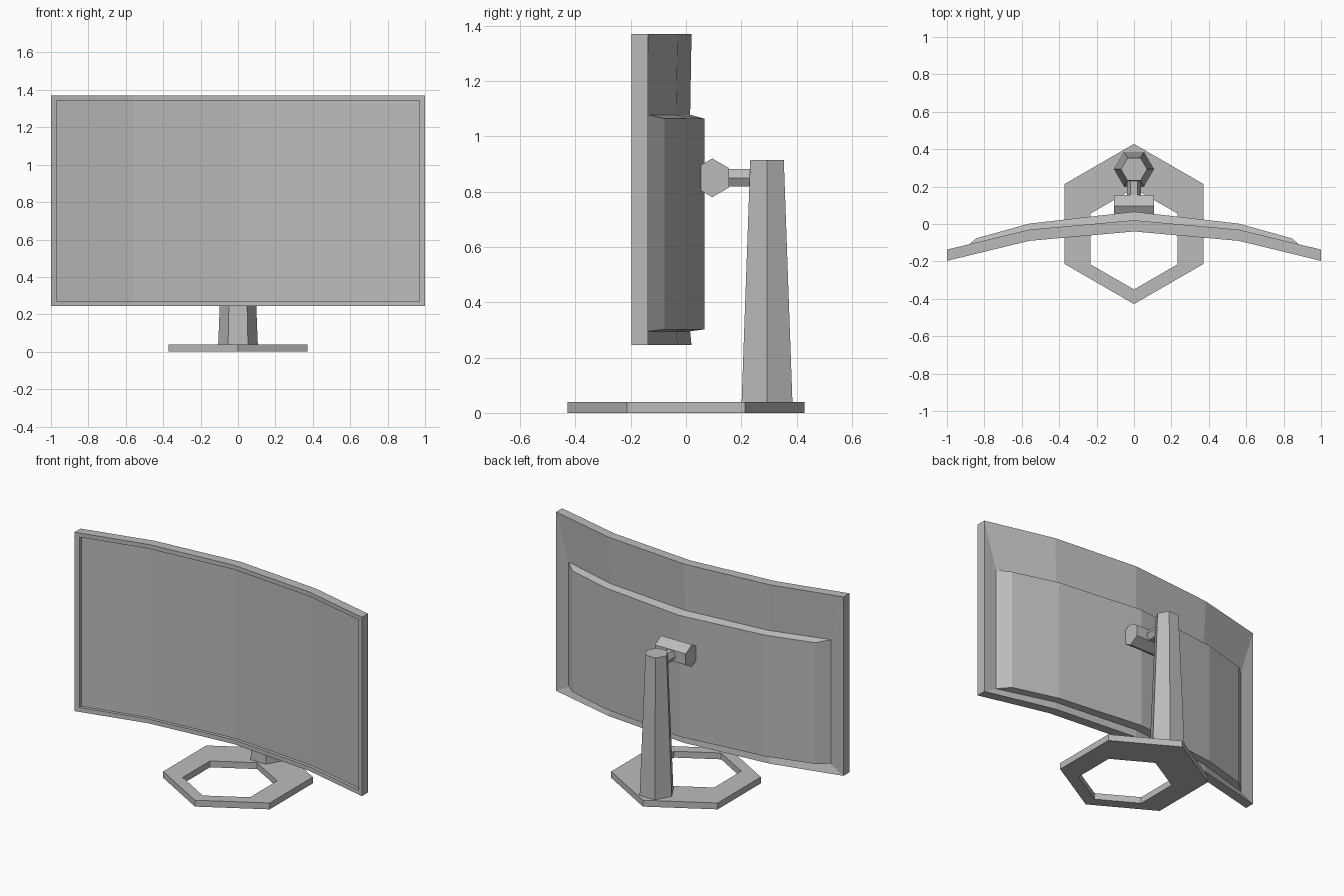
import bpy
import bmesh
import math
from mathutils import Matrix

cube = bpy.data.objects.get("Cube")
if cube:
    bpy.data.objects.remove(cube, do_unlink=True)

grey = bpy.data.materials.new("plain grey")
grey.use_nodes = True
colour = (0.5, 0.5, 0.5, 1)
grey.diffuse_color = colour
grey.node_tree.nodes["Principled BSDF"].inputs["Base Color"].default_value = colour


def finish(bm, name):
    bmesh.ops.recalc_face_normals(bm, faces=bm.faces)
    mesh = bpy.data.meshes.new(name)
    bm.to_mesh(mesh)
    bm.free()
    mesh.materials.append(grey)
    obj = bpy.data.objects.new(name, mesh)
    bpy.context.collection.objects.link(obj)
    return obj


def bridge(bm, a, b):
    for i in range(len(a)):
        j = (i + 1) % len(a)
        bm.faces.new((a[i], a[j], b[j], b[i]))


def hexagon(bm, radius, centre, z, turn=0.0):
    """Ring of six vertices; turn is the angle of the first corner."""
    return [bm.verts.new((centre[0] + radius * math.cos(turn + k * math.pi / 3),
                          centre[1] + radius * math.sin(turn + k * math.pi / 3), z))
            for k in range(6)]


def hex_prism(name, r_low, r_high, length, matrix, turn=0.0):
    bm = bmesh.new()
    low = hexagon(bm, r_low, (0, 0), 0, turn)
    high = hexagon(bm, r_high, (0, 0), length, turn)
    bridge(bm, low, high)
    bm.faces.new(low)
    bm.faces.new(high)
    bm.transform(matrix)
    return finish(bm, name)


# Curved display: mirrored loops of (half curve, bottom, top), front to back
def curved_loop(bm, half, low, high):
    row = [(-x, y) for x, y in reversed(half[1:])] + half
    return ([bm.verts.new((x, y, low)) for x, y in row]
            + [bm.verts.new((x, y, high)) for x, y in reversed(row)])


def strip_fill(bm, loop):
    n = len(loop)
    for i in range(n // 2 - 1):
        bm.faces.new((loop[i], loop[i + 1], loop[n - 2 - i], loop[n - 1 - i]))


screen = [(0, -0.04), (0.56, -0.09), (0.97, -0.188)]
recess = [(x, y + 0.02) for x, y in screen]
front = [(0, -0.04), (0.56, -0.09), (1, -0.197)]
rear = [(0, 0.02), (0.56, -0.03), (1, -0.137)]
bulge_foot = [(0, 0.015), (0.55, -0.036), (0.912, -0.137)]
bulge_back = [(0, 0.066), (0.56, 0.002), (0.845, -0.077)]
sections = [(recess, 0.272, 1.343), (screen, 0.272, 1.343),
            (front, 0.245, 1.37), (rear, 0.245, 1.37),
            (bulge_foot, 0.295, 1.078), (bulge_back, 0.302, 1.064)]

bm = bmesh.new()
loops = [curved_loop(bm, *s) for s in sections]
for a, b in zip(loops, loops[1:]):
    bridge(bm, a, b)
strip_fill(bm, loops[0])
strip_fill(bm, loops[-1])
finish(bm, "curved_display")

# Open hexagonal foot with the hole set towards the front
bm = bmesh.new()
rings = [hexagon(bm, r, (0, y), z, math.pi / 2)
         for r, y, z in ((0.428, 0, 0), (0.428, 0, 0.04),
                         (0.27, -0.08, 0.04), (0.27, -0.08, 0))]
for a, b in zip(rings, rings[1:] + rings[:1]):
    bridge(bm, a, b)
finish(bm, "foot_ring")

# Tapered post
hex_prism("stand_post", 0.106, 0.07, 0.875, Matrix.Translation((0, 0.293, 0.04)))

# Short arm from the post to the pivot, along y
hex_prism("stand_arm", 0.037, 0.037, 0.12,
          Matrix.Translation((0, 0.25, 0.85)) @ Matrix.Rotation(math.pi / 2, 4, "X"))

# Pivot barrel across the back of the display, along x
hex_prism("pivot_barrel", 0.07, 0.07, 0.214,
          Matrix.Translation((-0.107, 0.095, 0.85)) @ Matrix.Rotation(math.pi / 2, 4, "Y"))
